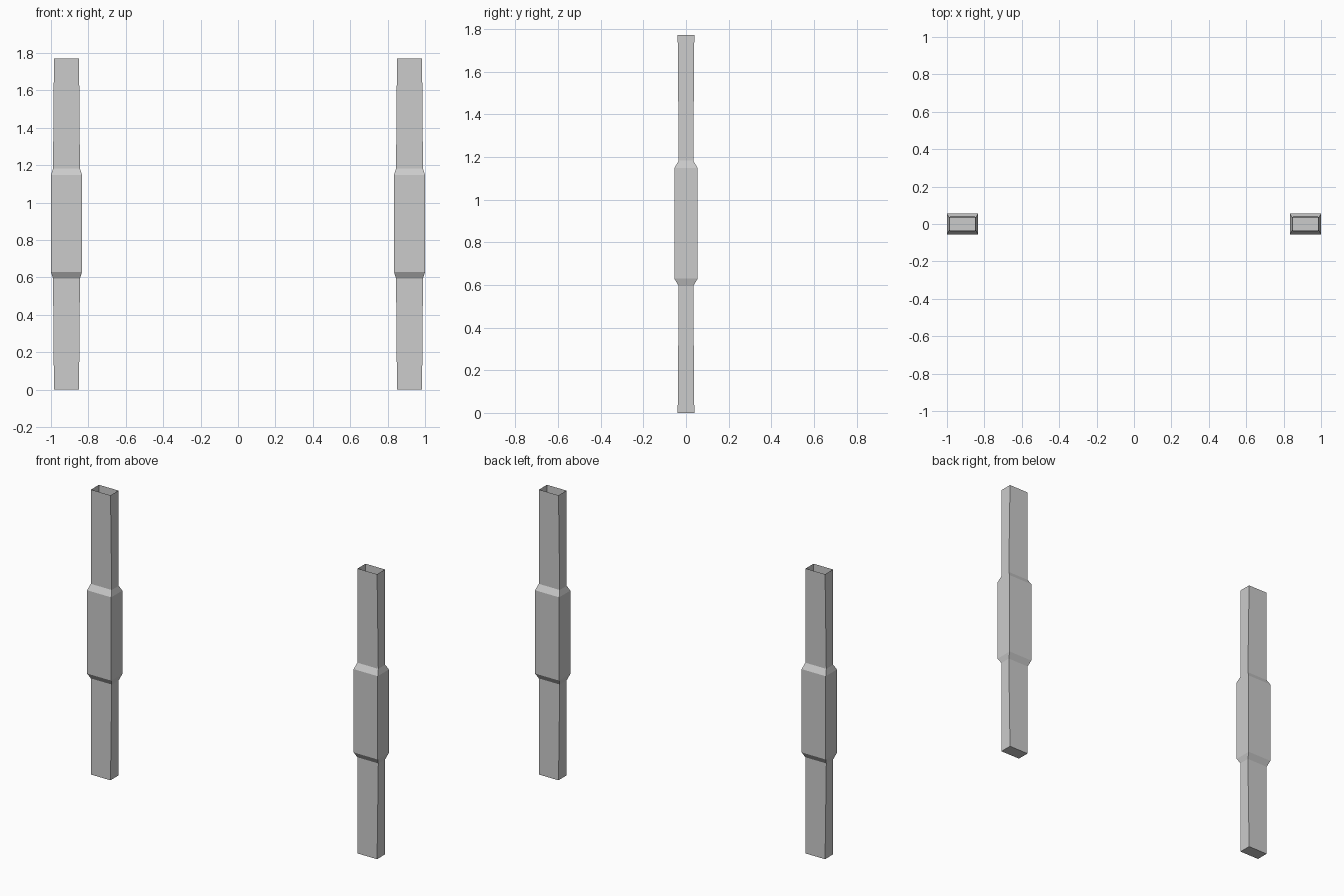
import bpy
import bmesh

if "Cube" in bpy.data.objects:
    bpy.data.objects.remove(bpy.data.objects["Cube"])

# (z, half width in x, half depth in y) up one post
PROFILE = [
    (0.0, 0.067, 0.039),
    (0.595, 0.072, 0.034),
    (0.63, 0.083, 0.055),
    (1.148, 0.083, 0.055),
    (1.183, 0.072, 0.034),
    (1.772, 0.067, 0.039),
]


def make_post(name, cx):
    bm = bmesh.new()
    rings = []
    for z, hx, hy in PROFILE:
        rings.append([bm.verts.new((cx + sx * hx, sy * hy, z))
                      for sx, sy in ((-1, -1), (1, -1), (1, 1), (-1, 1))])
    # side walls; the top stays open
    for low, high in zip(rings, rings[1:]):
        for i in range(4):
            j = (i + 1) % 4
            bm.faces.new((low[i], low[j], high[j], high[i]))
    # closed foot
    bm.faces.new(rings[0][::-1])
    mesh = bpy.data.meshes.new(name)
    bm.to_mesh(mesh)
    bm.free()
    obj = bpy.data.objects.new(name, mesh)
    bpy.context.collection.objects.link(obj)
    return obj


# the two matching posts
for side, sign in (("left", -1), ("right", 1)):
    make_post(side + "_post", sign * 0.917)
